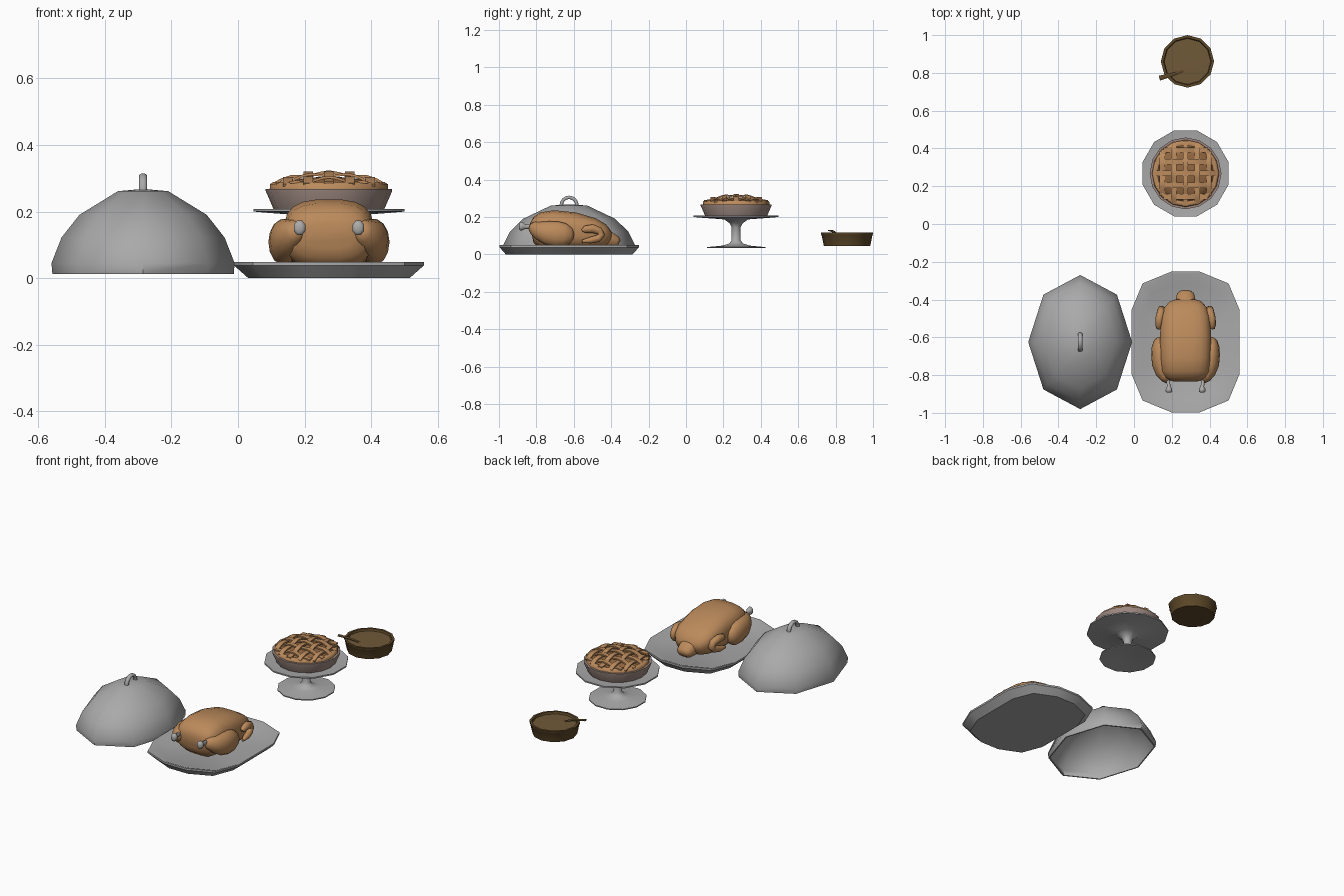
import bpy, bmesh, math
from mathutils import Vector

if "Cube" in bpy.data.objects:
    bpy.data.objects.remove(bpy.data.objects["Cube"])

X, Y, Z = Vector((1, 0, 0)), Vector((0, 1, 0)), Vector((0, 0, 1))


def material(name, r, g, b):
    m = bpy.data.materials.new(name)
    m.diffuse_color = (r, g, b, 1)
    m.use_nodes = True
    m.node_tree.nodes["Principled BSDF"].inputs["Base Color"].default_value = m.diffuse_color
    return m


SILVER = material("silver", 0.40, 0.40, 0.40)
ROAST = material("roast_brown", 0.50, 0.255, 0.105)
CRUST = material("crust_brown", 0.50, 0.26, 0.11)
FILLING = material("pie_filling", 0.28, 0.13, 0.05)
PAN = material("pan_pinkish_grey", 0.34, 0.25, 0.22)
BOWL = material("bowl_brown", 0.11, 0.065, 0.022)
SAUCE = material("sauce_brown", 0.16, 0.10, 0.04)
BONE = material("bone_grey", 0.42, 0.41, 0.40)


def finish(bm, name, mat, angle):
    bmesh.ops.recalc_face_normals(bm, faces=bm.faces)
    me = bpy.data.meshes.new(name)
    bm.to_mesh(me)
    bm.free()
    me.materials.append(mat)
    me.shade_smooth()
    me.set_sharp_from_angle(angle=math.radians(angle))
    ob = bpy.data.objects.new(name, me)
    bpy.context.collection.objects.link(ob)
    return ob


def bridge(bm, a, b):
    n = max(len(a), len(b))
    if n == 1:  # two poles: nothing to span
        return
    for i in range(n):
        j = (i + 1) % n
        if len(a) == 1:
            bm.faces.new((a[0], b[i], b[j]))
        elif len(b) == 1:
            bm.faces.new((a[i], a[j], b[0]))
        else:
            bm.faces.new((a[i], a[j], b[j], b[i]))


def lathe(name, cx, cy, outline, profile, mat, angle=40, closed=False):
    """Stack scaled copies of an outline; profile entries are (scale, z)."""
    bm = bmesh.new()
    rings = []
    for s, z in profile:
        sx, sy = s if isinstance(s, tuple) else (s, s)
        pts = [(0, 0)] if sx == 0 else outline
        rings.append([bm.verts.new((cx + x * sx, cy + y * sy, z)) for x, y in pts])
    for a, b in zip(rings, rings[1:]):
        bridge(bm, a, b)
    if closed:
        bridge(bm, rings[-1], rings[0])
    return finish(bm, name, mat, angle)


def tube(name, pts, mat, ref=X, n=14, power=2.0, angle=60):
    """Sweep through (x, y, z, ra, rb); ra lies across ref, rb along it."""
    bm = bmesh.new()
    P = [Vector(p[:3]) for p in pts]
    rings = []
    for i, p in enumerate(pts):
        t = (P[min(i + 1, len(P) - 1)] - P[max(i - 1, 0)]).normalized()
        a = ref.cross(t).normalized()
        b = t.cross(a)
        ring = []
        for k in range(n):
            w = 2 * math.pi * (k + 0.5) / n
            c, s = math.cos(w), math.sin(w)
            c = math.copysign(abs(c) ** (2 / power), c)
            s = math.copysign(abs(s) ** (2 / power), s)
            ring.append(bm.verts.new(P[i] + a * c * p[3] + b * s * p[4]))
        rings.append(ring)
    for r, q in zip(rings, rings[1:]):
        bridge(bm, r, q)
    bm.faces.new(rings[0])
    bm.faces.new(rings[-1])
    return finish(bm, name, mat, angle)


def polygon(n, rx=1, ry=1, off=0):
    return [(rx * math.cos(2 * math.pi * (i + off) / n),
             ry * math.sin(2 * math.pi * (i + off) / n)) for i in range(n)]


# Serving cover: eight-sided hollow dome with a loop handle
lathe("serving_cover", -0.285, -0.625, polygon(8, 0.275, 0.355),
      [(0.99, 0.013), (1, 0.045), (0.89, 0.122), (0.695, 0.19), (0.275, 0.261), (0, 0.268),
       (0, 0.260), (0.265, 0.252), (0.675, 0.183), (0.865, 0.117), (0.97, 0.045), (0.965, 0.013)],
      SILVER, 55, closed=True)
arc = [(-0.285, -0.625 + 0.042 * math.cos(w), 0.262 + 0.043 * math.sin(w), 0.010, 0.013)
       for w in [math.pi * i / 8 for i in range(-1, 10)]]
tube("cover_handle", arc, SILVER, n=8)

# Platter: twelve-sided stretched dish
quarter = [(0.285, 0.172), (0.2275, 0.31), (0.075, 0.3725)]
half = quarter + [(-x, y) for x, y in reversed(quarter)]
lathe("platter", 0.273, -0.6245, half + [(-x, -y) for x, y in half],
      [(0, 0), ((0.85, 0.91), 0), (1, 0.038), (1, 0.049), (0.97, 0.049),
       ((0.78, 0.82), 0.027), (0, 0.024)], SILVER, 40)

# Roast bird: body and neck
CX = 0.273
body = [(-0.828, .09, .165, .075), (-0.815, .06, .20, .112), (-0.78, .03, .225, .13),
        (-0.71, .025, .237, .136), (-0.60, .025, .226, .137), (-0.50, .025, .196, .13),
        (-0.45, .027, .165, .115), (-0.42, .035, .13, .088), (-0.405, .05, .10, .05)]
tube("roast_body", [(CX, y, (lo + hi) / 2, (hi - lo) / 2, w) for y, lo, hi, w in body],
     ROAST, n=20, power=2.9)
tube("roast_neck", [(CX, -0.46, .09, .06, .07), (CX, -0.41, .078, .045, .055),
                    (CX, -0.37, .066, .032, .046), (CX, -0.358, .06, .018, .03)],
     ROAST, n=12, power=2.5)

# Legs, bones and wings, mirrored to both sides
for side, s in (("left", -1), ("right", 1)):
    def mirror(pts):
        return [(CX + s * p[0],) + tuple(p[1:]) for p in pts]
    tube(side + "_leg", mirror([
        (.132, -0.603, .095, .02, .015), (.135, -0.618, .098, .045, .032),
        (.137, -0.65, .104, .064, .042), (.136, -0.69, .108, .070, .046),
        (.130, -0.74, .115, .065, .048), (.115, -0.785, .128, .050, .044),
        (.100, -0.815, .142, .036, .032), (.093, -0.832, .148, .02, .018)]), ROAST)
    tube(side + "_leg_bone", mirror([
        (.094, -0.81, .148, .013, .010), (.089, -0.86, .149, .013, .010),
        (.088, -0.872, .150, .023, .018), (.088, -0.886, .151, .024, .019),
        (.088, -0.893, .151, .014, .011)]), BONE, n=8)
    tube(side + "_wing", mirror([
        (.140, -0.555, .128, .008, .010), (.142, -0.54, .134, .020, .018),
        (.138, -0.50, .138, .024, .022), (.130, -0.465, .126, .022, .021),
        (.128, -0.452, .105, .020, .020), (.132, -0.47, .085, .020, .020),
        (.142, -0.51, .076, .018, .018), (.148, -0.555, .070, .008, .008)]), ROAST, n=10)

# Footed pie stand
PX, PY = 0.273, 0.268
round12 = polygon(12, off=0.5)
lathe("pie_stand", PX, PY, round12,
      [(0, .203), (.19, .203), (.235, .208), (.235, .200), (.19, .196), (.065, .187),
       (.035, .165), (.025, .145), (.025, .075), (.038, .058), (.075, .047), (.162, .039),
       (.162, .033), (.07, .040), (0, .045)], SILVER, 50)

# Pie pan, filling and crust rim
lathe("pie_pan", PX, PY, polygon(16),
      [(0, .204), (.165, .204), (.190, .262), (.190, .268), (.172, .268), (.16, .255), (0, .255)],
      PAN, 40)
lathe("pie_filling", PX, PY, polygon(16),
      [(.165, .262), (.160, .280), (.10, .298), (0, .306)], FILLING, 60)
lathe("crust_rim", PX, PY, polygon(16),
      [(.178, .264), (.177, .282), (.166, .289), (.150, .284), (.148, .264)],
      CRUST, 60, closed=True)

# Woven lattice strips following the domed top
for i in range(5):
    d = (i - 2) * 0.062
    reach = math.sqrt(0.171 ** 2 - d * d)
    for axis in (0, 1):
        strip = []
        for k in range(13):
            u = reach * (k / 6 - 1)
            r2 = (u * u + d * d) / 0.171 ** 2
            weave = 0.005 * math.cos(math.pi * (u / 0.062 + i + axis))
            z = 0.315 - 0.032 * r2 + weave
            x, y = (u, d) if axis == 0 else (d, u)
            strip.append((PX + x, PY + y, z, 0.0055, 0.020))
        tube("lattice_%s_%d" % ("xy"[axis], i + 1), strip, CRUST,
             ref=Y if axis == 0 else X, n=4, angle=35)

# Sauce bowl with a spoon
lathe("sauce_bowl", 0.283, 0.861, polygon(12, 0.141, 0.139),
      [(0, .045), (.89, .045), (.98, .104), (1, .108), (1, .116), (.90, .116), (.86, .098),
       (0, .098)], BOWL, 45)
lathe("sauce", 0.283, 0.861, polygon(12, 0.141, 0.139),
      [(.872, .100), (.872, .104), (0, .105)], SAUCE, 45)
tube("spoon", [(0.135, 0.772, .128, .014, .004), (0.19, 0.788, .121, .011, .004),
               (0.24, 0.803, .108, .009, .004), (0.27, 0.815, .098, .009, .004)],
     BOWL, ref=Z, n=8)
